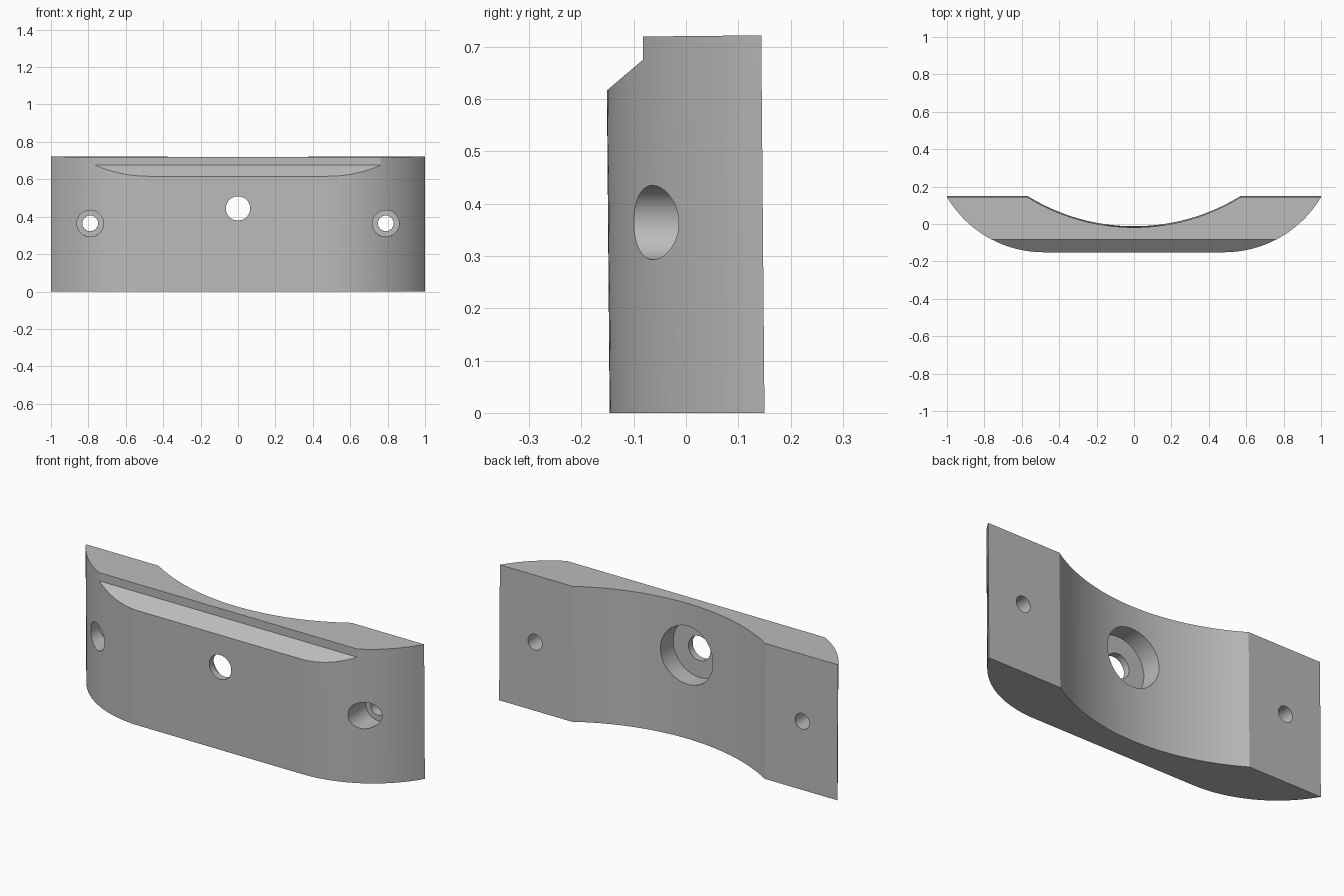
import bpy, bmesh, math
from mathutils import Matrix

if "Cube" in bpy.data.objects:
    bpy.data.objects.remove(bpy.data.objects["Cube"])

H = 0.72
grey = bpy.data.materials.new("plain grey")
grey.diffuse_color = (0.5, 0.5, 0.5, 1)
grey.use_nodes = True
grey.node_tree.nodes["Principled BSDF"].inputs["Base Color"].default_value = grey.diffuse_color


def make_object(name, bm):
    bmesh.ops.recalc_face_normals(bm, faces=bm.faces)
    mesh = bpy.data.meshes.new(name)
    bm.to_mesh(mesh)
    bm.free()
    mesh.materials.append(grey)
    obj = bpy.data.objects.new(name, mesh)
    bpy.context.collection.objects.link(obj)
    return obj


def prism(name, points, offset):
    bm = bmesh.new()
    face = bm.faces.new([bm.verts.new(p) for p in points])
    ext = bmesh.ops.extrude_face_region(bm, geom=[face])
    bmesh.ops.translate(bm, vec=offset, verts=[v for v in ext["geom"] if isinstance(v, bmesh.types.BMVert)])
    return make_object(name, bm)


def bore(name, x, z, radius, y0, y1):
    # Round cutter along y between y0 and y1
    bm = bmesh.new()
    bmesh.ops.create_cone(bm, cap_ends=True, segments=64, radius1=radius, radius2=radius, depth=y1 - y0)
    bm.transform(Matrix.Translation((x, (y0 + y1) / 2, z)) @ Matrix.Rotation(math.pi / 2, 4, 'X'))
    return make_object(name, bm)


# Plan outline: rounded front corners, flat back lands, concave back recess
back, front = 0.15, -0.146
flat = 0.48
depth, run = back - front, 1 - flat
r = (run**2 + depth**2) / (2 * depth)
a_max = math.asin(run / r)
right = [(flat + r * math.sin(a_max * i / 24), front + r - r * math.cos(a_max * i / 24)) for i in range(25)]
half, low = 0.57, -0.012
sag = back - low
R = (half**2 + sag**2) / (2 * sag)
b = math.asin(half / R)
recess = [(R * math.sin(b * t / 24), low + R - R * math.cos(b * t / 24)) for t in range(24, -25, -1)]
outline = right + recess + [(-x, y) for x, y in reversed(right)]
body = prism("curved_mounting_block", [(x, y, 0) for x, y in outline], (0, 0, H))

# Front ledge with sloping floor, then the stepped holes
cutters = [
    prism("ledge_cutter", [(-1.2, -0.076, 0.676), (-1.2, -0.246, 0.534),
                           (-1.2, -0.246, 0.9), (-1.2, -0.076, 0.9)], (2.4, 0, 0)),
    bore("centre_hole_cutter", 0, 0.445, 0.065, -0.3, 0.3),
    bore("centre_counterbore_cutter", 0, 0.445, 0.155, -0.11, 0.3),
]
for s, side in ((-1, "left"), (1, "right")):
    cutters.append(bore(side + "_hole_cutter", s * 0.79, 0.364, 0.042, -0.3, 0.3))
    cutters.append(bore(side + "_counterbore_cutter", s * 0.79, 0.364, 0.071, -0.3, 0.055))

bpy.context.view_layer.objects.active = body
body.select_set(True)
for c in cutters:
    mod = body.modifiers.new(c.name, 'BOOLEAN')
    mod.operation, mod.solver, mod.object = 'DIFFERENCE', 'EXACT', c
    bpy.ops.object.modifier_apply(modifier=mod.name)
    bpy.data.objects.remove(c)

# Slight forward lean
for v in body.data.vertices:
    y, z = v.co.y, v.co.z
    v.co.y = y - 0.0085 * z
    v.co.z = z * (1 + 0.014 * y)

bpy.ops.object.select_all(action='DESELECT')
body.select_set(True)
bpy.ops.object.shade_smooth_by_angle(angle=math.radians(25))
